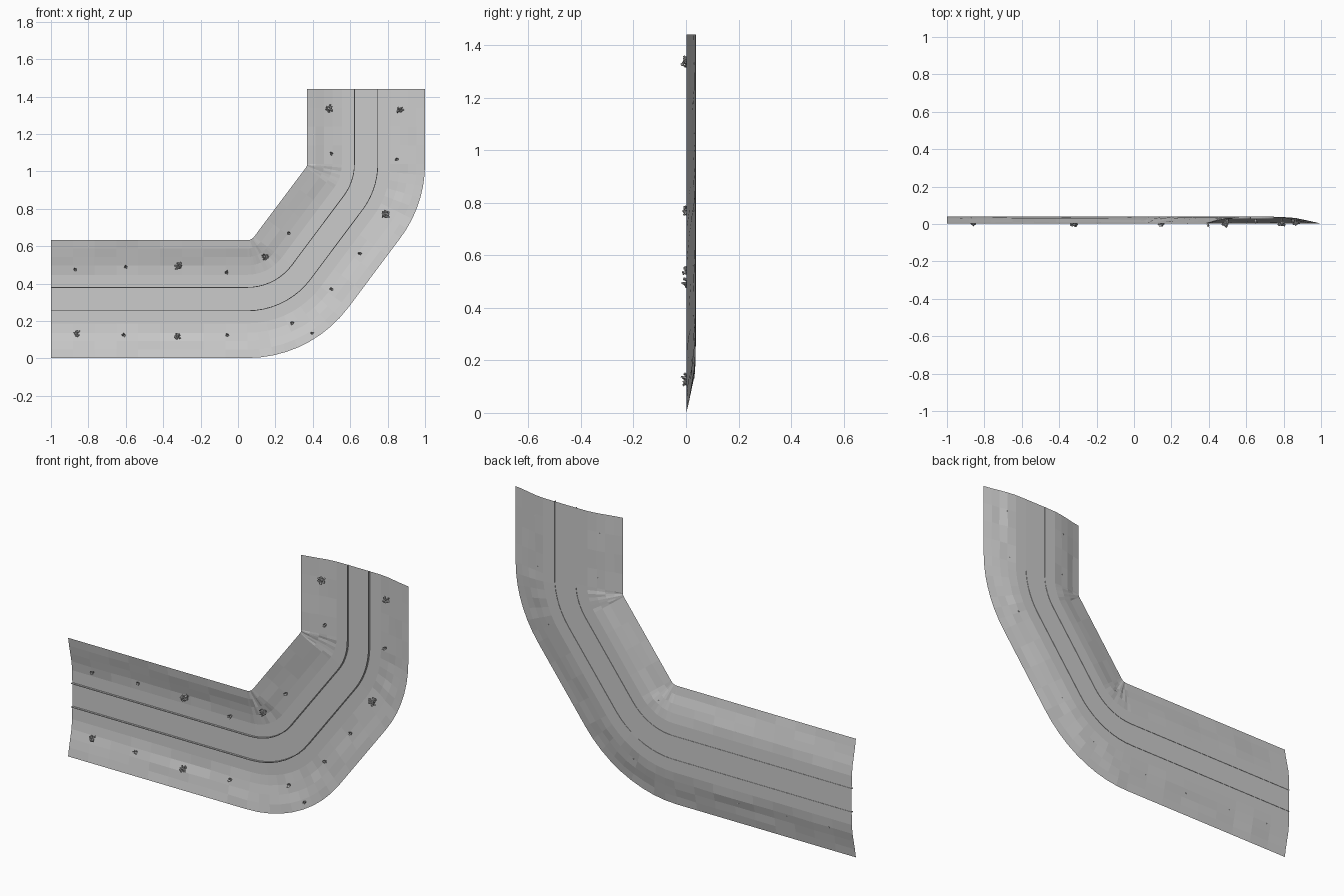
import bpy, bmesh, random
from math import sin, cos, tan, atan2, pi
from mathutils import Vector, Matrix

if "Cube" in bpy.data.objects:
    bpy.data.objects.remove(bpy.data.objects["Cube"])

random.seed(4)
TURN = atan2(0.8, 0.6)


# Centre line in the x-z plane: straight, bend, diagonal, bend, straight
def fillet(corner, a0, a1, r, n):
    t = r * tan((a1 - a0) / 2)
    start = Vector(corner) - t * Vector((cos(a0), sin(a0)))
    c = start + r * Vector((-sin(a0), cos(a0)))
    return [(c + r * Vector((sin(a), -cos(a))), a)
            for a in (a0 + (a1 - a0) * i / n for i in range(n + 1))]


def line(p, q, a, n):
    return [(p.lerp(q, i / n), a) for i in range(1, n)]


bend_a = fillet((0.23, 0.3175), 0, TURN, 0.36, 9)
bend_b = fillet((0.685, 0.925), TURN, pi / 2, 0.345, 7)
first, last = Vector((-1, 0.3175)), Vector((0.685, 1.44))
path = ([(first, 0)] + line(first, bend_a[0][0], 0, 9) + bend_a
        + line(bend_a[-1][0], bend_b[0][0], TURN, 4) + bend_b
        + line(bend_b[-1][0], last, pi / 2, 4) + [(last, pi / 2)])


def loft(name, profile, wobble=0.0, closed=False):
    bm = bmesh.new()
    rows = []
    for k, (p, a) in enumerate(path):
        row = []
        for s, y in profile:
            q = p + s * Vector((-sin(a), cos(a)))
            if 0.14 < abs(s) < 0.31 and 0 < k < len(path) - 1:
                y += random.uniform(-wobble, wobble)
            row.append(bm.verts.new((q.x, y, q.y)))
        rows.append(row)
    n = len(profile)
    for r0, r1 in zip(rows, rows[1:]):
        for i in range(n if closed else n - 1):
            j = (i + 1) % n
            bm.faces.new((r0[i], r1[i], r1[j], r0[j]))
    if closed:
        bm.faces.new(rows[0])
        bm.faces.new(rows[-1][::-1])
        bmesh.ops.recalc_face_normals(bm, faces=bm.faces)
    return finish(name, bm)


def finish(name, bm):
    me = bpy.data.meshes.new(name)
    bm.to_mesh(me)
    bm.free()
    ob = bpy.data.objects.new(name, me)
    bpy.context.collection.objects.link(ob)
    return ob


# Valley sheet: flat roadway with banks rising toward the front
half = [(0.0625, 0.037), (0.13, 0.036), (0.18, 0.030), (0.225, 0.020),
        (0.27, 0.010), (0.315, 0.002)]
loft("valley_ground", [(-s, y) for s, y in half[::-1]] + half, 0.003)

# Thin kerbs along both sides of the roadway
for name, s in (("kerb_outer", -0.0625), ("kerb_inner", 0.0625)):
    loft(name, [(s - 0.002, 0.039), (s + 0.002, 0.039),
                (s + 0.002, 0.027), (s - 0.002, 0.027)], closed=True)


# Ground depth under a plant, from its distance to the centre line
def ground_y(x, z):
    pts = [p for p, a in path]
    d = 9.0
    for p, q in zip(pts, pts[1:]):
        v = q - p
        t = max(0, min(1, (Vector((x, z)) - p).dot(v) / v.length_squared))
        d = min(d, (Vector((x, z)) - p - t * v).length)
    for (s0, y0), (s1, y1) in zip(half, half[1:]):
        if s0 <= d <= s1:
            return y0 + (y1 - y0) * (d - s0) / (s1 - s0)
    return half[-1][1]


# Bushes: ragged clumps of small leaf blobs on a short stem
def bush(x, z, r):
    bm = bmesh.new()
    g = ground_y(x, z)
    top = g - 0.052 * (0.6 + 14 * (r - 0.0))* 0.95
    top = max(top, -0.041)
    mid = (top + g) / 2 - 0.004
    bmesh.ops.create_cone(bm, segments=5, radius1=0.004, radius2=0.003, depth=g - mid + 0.004,
                          cap_ends=True, matrix=Matrix.Translation((x, (g + mid) / 2, z))
                          @ Matrix.Rotation(pi / 2, 4, 'X'))
    for i in range(22):
        d = Vector((random.gauss(0, 1), random.gauss(0, 1), random.gauss(0, 1))).normalized()
        d *= random.uniform(0.35, 0.8)
        m = (Matrix.Translation((x + d.x * r, mid + d.y * (mid - top) * 0.9, z + d.z * r))
             @ Matrix.Rotation(random.uniform(0, pi), 4, d)
             @ Matrix.Diagonal((1.3, 0.8, 0.6, 1)))
        bmesh.ops.create_icosphere(bm, subdivisions=1, radius=0.25 * r, matrix=m)
    finish("bush", bm)


# Grass tufts: a fan of pointed blades leaning outward
def tuft(x, z):
    bm = bmesh.new()
    g = ground_y(x, z)
    for i in range(9):
        a = i * 2 * pi / 9 + random.uniform(-0.3, 0.3)
        out, side = Vector((cos(a), 0, sin(a))), Vector((-sin(a), 0, cos(a)))
        base = Vector((x, g + 0.001, z))
        h, lean = random.uniform(0.015, 0.03), random.uniform(0.004, 0.013)
        mid = base + out * lean * 0.6 + Vector((0, -h * 0.55, 0))
        tip = base + out * lean + Vector((0, -h, 0))
        bm.faces.new([bm.verts.new(v) for v in
                      (base, mid - side * 0.004, tip, mid + side * 0.004)])
    finish("grass_tuft", bm)


for x, z, r in ((-.86, .135, .022), (-.325, .117, .022), (-.315, .495, .027),
                (.145, .54, .023), (.49, 1.335, .028), (.865, 1.33, .022), (.79, .77, .028)):
    bush(x, z, r)
for x, z in ((-.87, .475), (-.6, .49), (-.61, .125), (-.06, .46), (-.055, .125), (.29, .19),
             (.395, .135), (.5, .37), (.65, .56), (.27, .67), (.5, 1.095), (.85, 1.065)):
    tuft(x, z)
